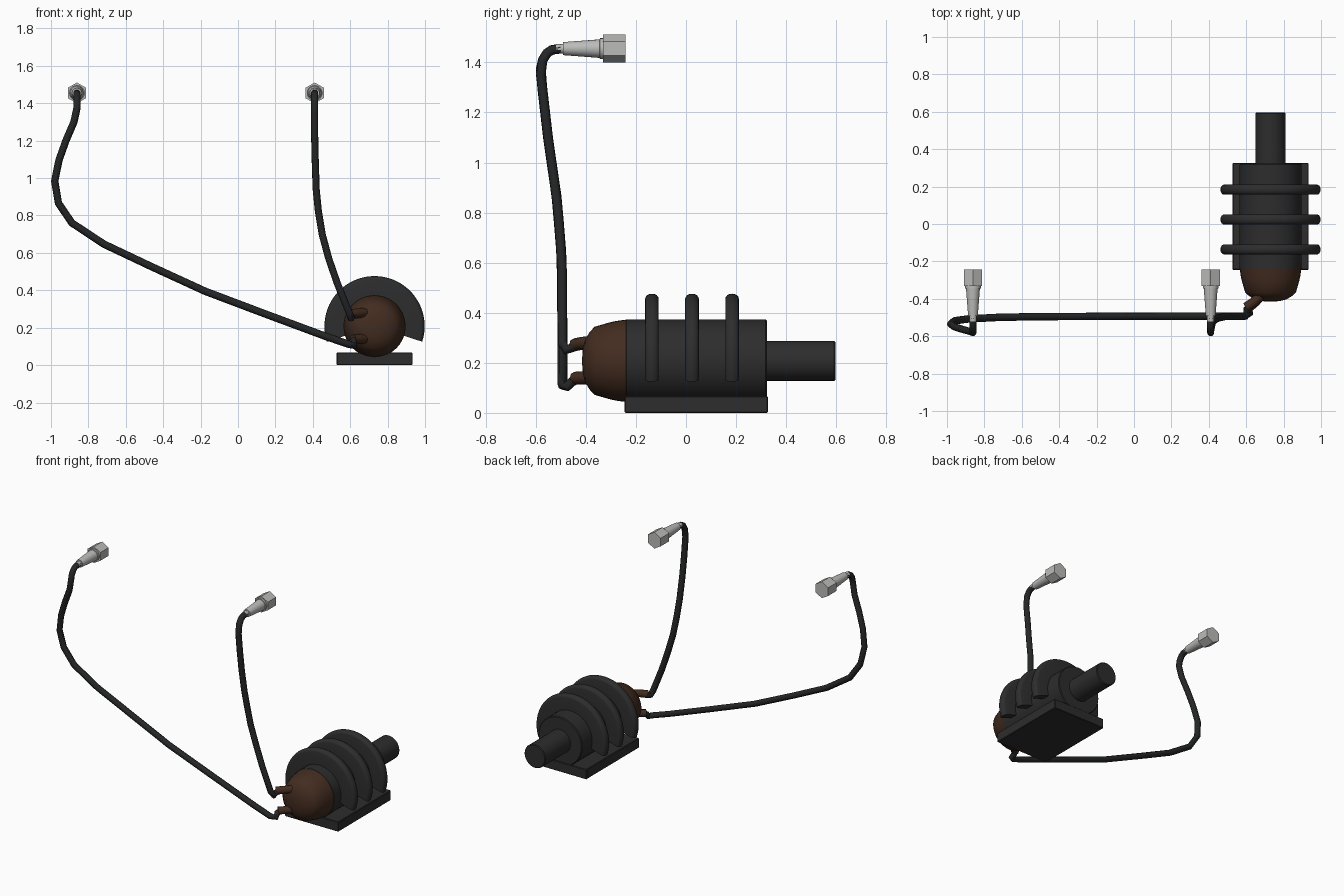
import bpy, bmesh, math

if "Cube" in bpy.data.objects:
    bpy.data.objects.remove(bpy.data.objects["Cube"])

CX, CZ = 0.73, 0.208   # axis of the cylindrical body


def mat(name, col):
    m = bpy.data.materials.new(name)
    m.diffuse_color = (*col, 1)
    m.use_nodes = True
    m.node_tree.nodes["Principled BSDF"].inputs["Base Color"].default_value = m.diffuse_color
    return m


DARK = mat("charcoal metal", (0.026, 0.026, 0.026))
BROWN = mat("dark brown", (0.056, 0.025, 0.014))
RUBBER = mat("black rubber", (0.018, 0.019, 0.020))
STEEL = mat("light steel", (0.50, 0.50, 0.49))


def finish(name, bm, m, smooth=35):
    bmesh.ops.recalc_face_normals(bm, faces=bm.faces)
    me = bpy.data.meshes.new(name)
    bm.to_mesh(me)
    bm.free()
    ob = bpy.data.objects.new(name, me)
    bpy.context.collection.objects.link(ob)
    me.materials.append(m)
    bpy.ops.object.select_all(action='DESELECT')
    ob.select_set(True)
    bpy.context.view_layer.objects.active = ob
    if smooth:
        bpy.ops.object.shade_smooth_by_angle(angle=math.radians(smooth))
    return ob


def sweep(name, prof, m, x, z, n=40, a0=0.0, a1=360.0, smooth=35):
    """Turn an open (y, r) profile round the y axis; partial arcs use a closed profile."""
    bm = bmesh.new()
    full = a1 - a0 >= 360
    rows = []
    for i in range(n if full else n + 1):
        a = math.radians(a0 + (a1 - a0) * i / n)
        rows.append([bm.verts.new((x + r * math.cos(a), y, z + r * math.sin(a))) for y, r in prof])
    k = len(prof)
    for i in range(n):
        p, q = rows[i], rows[(i + 1) % len(rows)]
        for j in range(k - 1 if full else k):
            jj = (j + 1) % k
            bm.faces.new((p[j], p[jj], q[jj], q[j]))
    if full:
        bm.faces.new([r[0] for r in rows])
        bm.faces.new([r[-1] for r in rows])
    else:
        bm.faces.new(rows[0])
        bm.faces.new(rows[-1])
    return finish(name, bm, m, smooth)


def tube(name, pts, r, m):
    cu = bpy.data.curves.new(name, 'CURVE')
    cu.dimensions = '3D'
    cu.bevel_depth = r
    cu.bevel_resolution = 2
    cu.use_fill_caps = True
    sp = cu.splines.new('POLY')
    sp.points.add(len(pts) - 1)
    for p, c in zip(sp.points, pts):
        p.co = (*c, 1)
    ob = bpy.data.objects.new(name, cu)
    bpy.context.collection.objects.link(ob)
    bpy.ops.object.select_all(action='DESELECT')
    ob.select_set(True)
    bpy.context.view_layer.objects.active = ob
    bpy.ops.object.convert(target='MESH')
    ob = bpy.context.object
    ob.data.materials.clear()
    ob.data.materials.append(m)
    bpy.ops.object.shade_smooth_by_angle(angle=math.radians(50))


# base plate
bm = bmesh.new()
bmesh.ops.create_cube(bm, size=1)
for v in bm.verts:
    v.co = (CX + v.co.x * 0.406, 0.041 + v.co.y * 0.572, 0.034 + v.co.z * 0.068)
bmesh.ops.bevel(bm, geom=bm.edges[:], offset=0.004, segments=1, affect='EDGES')
finish("base_plate", bm, DARK, 0)

# body, shaft and domed cap
sweep("body", [(-0.242, 0.161), (-0.238, 0.166), (0.318, 0.166), (0.323, 0.161)], DARK, CX, CZ)
sweep("shaft", [(0.30, 0.08), (0.592, 0.08), (0.597, 0.075)], DARK, CX, CZ, 32)
sweep("domed_cap", [(-0.235, 0.165), (-0.28, 0.159), (-0.31, 0.152), (-0.365, 0.136), (-0.385, 0.115),
                    (-0.403, 0.085), (-0.412, 0.05), (-0.415, 0.01)], BROWN, CX, CZ, smooth=45)

# open cooling fins with rounded rims
t = 0.027
for i, y in enumerate((-0.136, 0.024, 0.184)):
    prof = [(y - t, 0.15)]
    for s in range(9):
        a = math.pi * (1 - s / 8)
        prof.append((y + t * math.cos(a), 0.248 + 0.020 * math.sin(a)))
    prof.append((y + t, 0.15))
    sweep("fin_%d" % (i + 1), prof, DARK, CX, CZ, 40, -18, 198)

# cable outlets on the cap
tube("upper_outlet", [(0.69, -0.37, 0.28), (0.645, -0.415, 0.278), (0.60, -0.445, 0.272)], 0.026, BROWN)
tube("lower_outlet", [(0.69, -0.37, 0.14), (0.65, -0.415, 0.14), (0.615, -0.445, 0.138)], 0.026, BROWN)


# both cables lean forward the same way with height
LEAN = [(0, -0.493), (0.6, -0.495), (0.85, -0.515), (1.09, -0.55), (1.35, -0.58), (2, -0.58)]


def lean(z):
    for (z0, y0), (z1, y1) in zip(LEAN, LEAN[1:]):
        if z <= z1:
            return y0 + (y1 - y0) * (z - z0) / (z1 - z0)


HZ = 1.455


def cable(name, start, path, x):
    end = [(x, -0.572, 1.41), (x, -0.555, 1.437), (x, -0.535, 1.45), (x, -0.50, HZ)]
    tube(name, start + [(a, lean(b), b) for a, b in path] + end, 0.02, RUBBER)


cable("short_cable", [(0.625, -0.43, 0.272), (0.605, -0.455, 0.262), (0.605, -0.478, 0.252)],
      [(0.595, 0.28), (0.53, 0.44), (0.485, 0.57), (0.45, 0.70), (0.43, 0.82), (0.418, 0.94), (0.413, 1.09),
       (0.41, 1.22), (0.41, 1.35)], 0.41)
cable("long_cable", [(0.63, -0.43, 0.138), (0.615, -0.455, 0.125), (0.62, -0.475, 0.105)],
      [(0.59, 0.112), (0.465, 0.155), (0.15, 0.272), (-0.176, 0.395), (-0.47, 0.53), (-0.717, 0.647),
       (-0.888, 0.76), (-0.96, 0.866), (-0.98, 0.984), (-0.957, 1.096), (-0.92, 1.2), (-0.877, 1.3),
       (-0.861, 1.374)], -0.861)

# tapered connectors with hexagonal nuts
for side, x in (("left", -0.861), ("right", 0.41)):
    sweep(side + "_connector", [(-0.52, 0.019), (-0.492, 0.019), (-0.491, 0.026), (-0.345, 0.037),
                                (-0.344, 0.042), (-0.32, 0.042)], STEEL, x, HZ, 20)
    sweep(side + "_hex_nut", [(-0.332, 0.056), (-0.242, 0.056)], STEEL, x, HZ, 6, 30, 390, 0)
